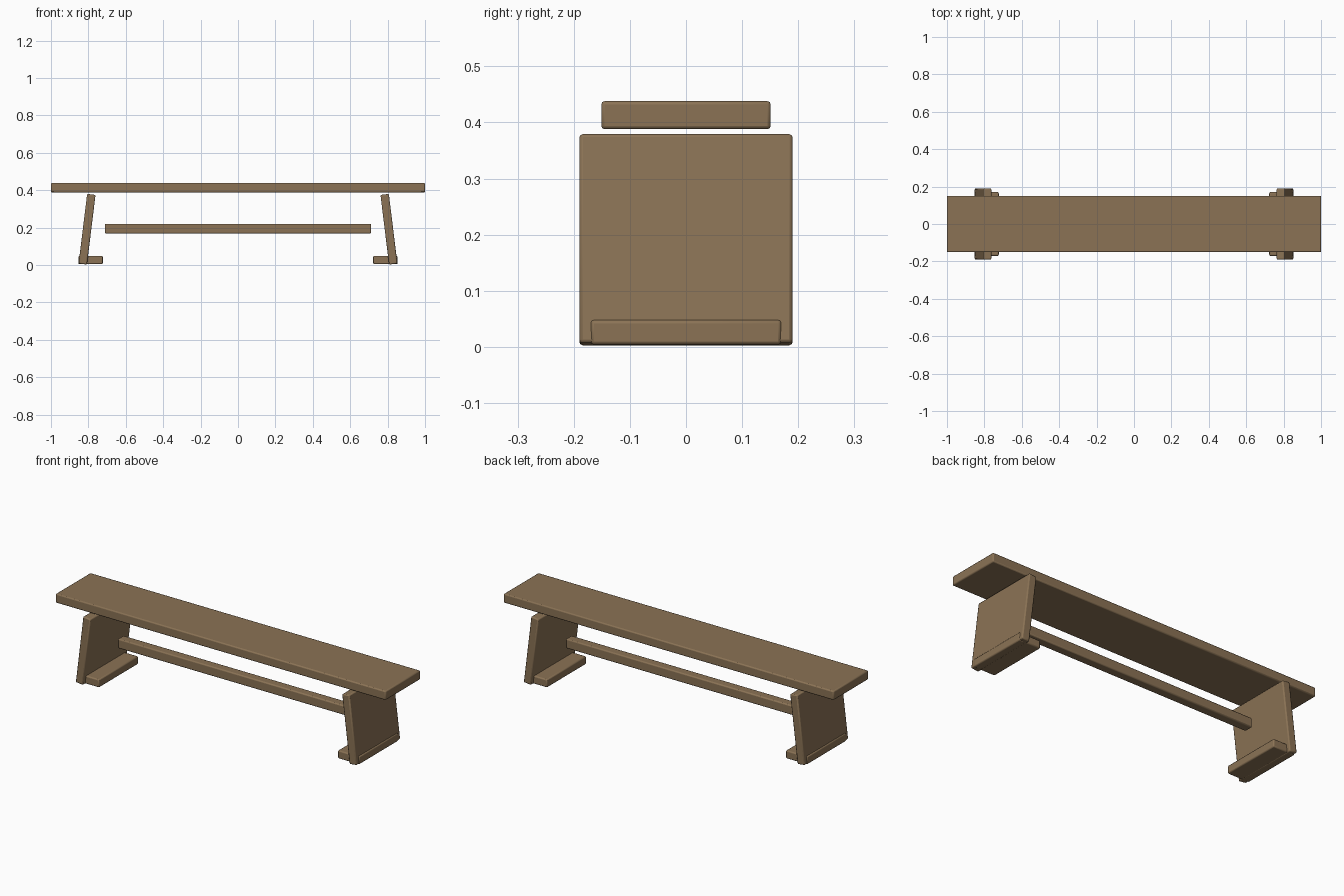
import bpy
import math

cube = bpy.data.objects.get("Cube")
if cube:
    bpy.data.objects.remove(cube, do_unlink=True)

# Single brown wood colour
wood = bpy.data.materials.new("brown_wood")
wood.use_nodes = True
colour = (0.258, 0.171, 0.091, 1)
wood.diffuse_color = colour
wood.node_tree.nodes["Principled BSDF"].inputs["Base Color"].default_value = colour


def board(name, size, location, tilt=0):
    """A plank with slightly rounded edges, leaning about y by tilt degrees."""
    bpy.ops.mesh.primitive_cube_add(size=1, location=location)
    obj = bpy.context.object
    obj.name = name
    obj.scale = size
    bpy.ops.object.transform_apply(location=False, rotation=False, scale=True)
    obj.rotation_euler.y = math.radians(tilt)
    obj.data.materials.append(wood)
    bevel = obj.modifiers.new("rounded_edges", "BEVEL")
    bevel.width = 0.006
    bevel.segments = 2
    bpy.ops.object.shade_smooth_by_angle(angle=math.radians(30))
    return obj


# Seat plank and the rail hanging between the legs
board("seat", (2, 0.302, 0.05), (0, 0, 0.413))
board("stretcher", (1.424, 0.05, 0.052), (0, 0, 0.194))

# Splayed legs with inward-pointing feet
for side, sign in (("left", 1), ("right", -1)):
    board(side + "_leg", (0.045, 0.38, 0.375), (sign * 0.807, 0, 0.191), -7 * sign)
    board(side + "_foot", (0.13, 0.34, 0.044), (sign * 0.788, 0, 0.026))
